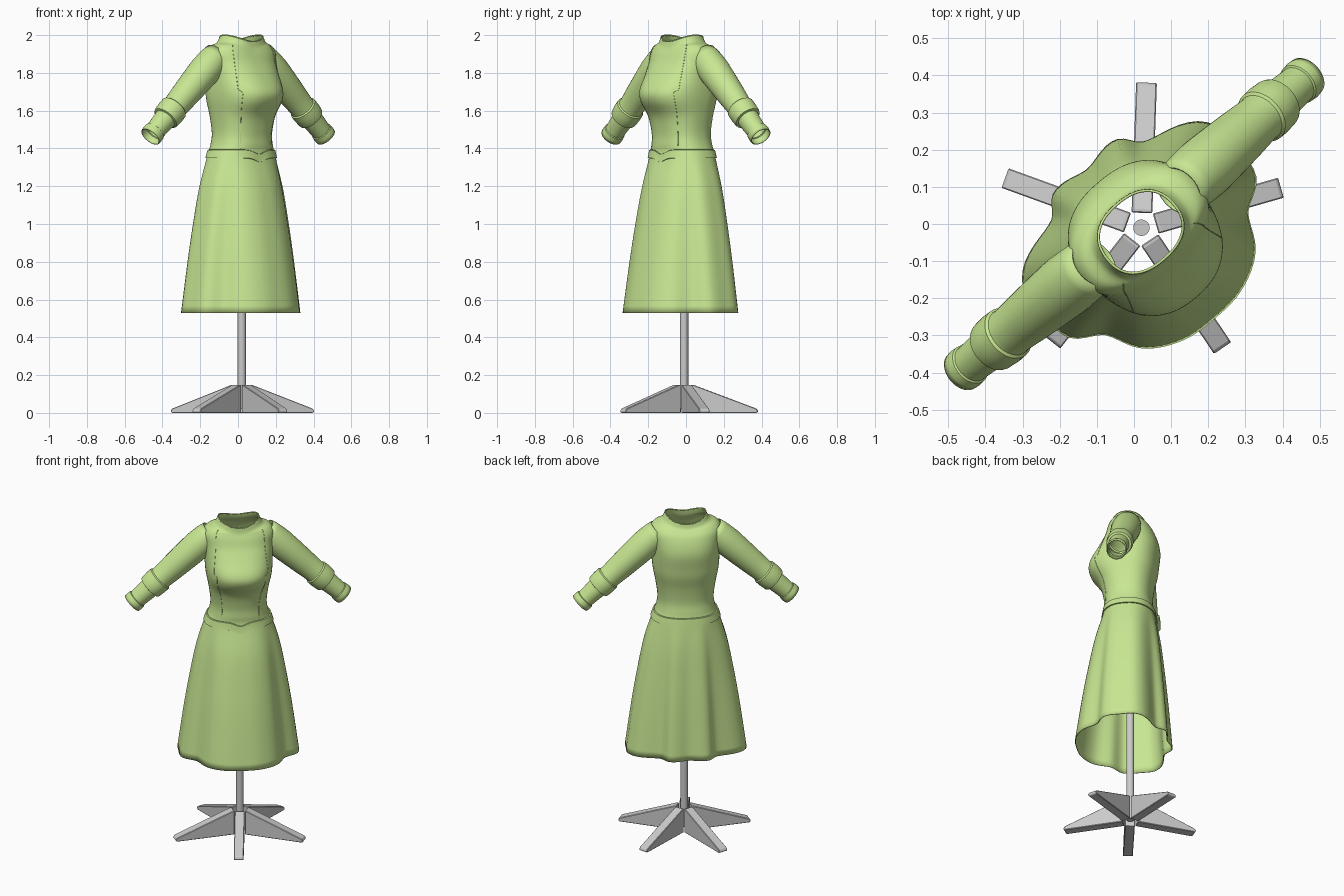
import bpy, bmesh, math
from mathutils import Vector, Matrix

if "Cube" in bpy.data.objects:
    bpy.data.objects.remove(bpy.data.objects["Cube"])

TURN = Matrix.Rotation(math.radians(40.5), 4, 'Z')   # dress is turned on its stand
VC, N = -0.03, 96

green = bpy.data.materials.new("green_cloth")
green.diffuse_color = (0.58, 0.80, 0.29, 1)
green.use_nodes = True
green.node_tree.nodes["Principled BSDF"].inputs["Base Color"].default_value = green.diffuse_color


def make_object(name, verts, faces, mat=None, smooth=35):
    me = bpy.data.meshes.new(name)
    me.from_pydata(verts, [], faces)
    me.update()
    ob = bpy.data.objects.new(name, me)
    bpy.context.collection.objects.link(ob)
    if mat:
        me.materials.append(mat)
    if smooth:
        bpy.ops.object.select_all(action='DESELECT')
        ob.select_set(True)
        bpy.context.view_layer.objects.active = ob
        bpy.ops.object.shade_smooth_by_angle(angle=math.radians(smooth))
    return ob


def loft(name, rings, thickness=0.005):
    n = len(rings[0])
    verts = [TURN @ Vector(p) for r in rings for p in r]
    faces = [(i * n + j, i * n + (j + 1) % n, (i + 1) * n + (j + 1) % n, (i + 1) * n + j)
             for i in range(len(rings) - 1) for j in range(n)]
    ob = make_object(name, verts, faces, green)
    mod = ob.modifiers.new("cloth_thickness", 'SOLIDIFY')
    mod.thickness = thickness
    mod.offset = -1
    return ob


def catmull(a, b, c, d, t):
    return 0.5 * (2 * b + (c - a) * t + (2 * a - 5 * b + 4 * c - d) * t * t
                  + (3 * b - a - 3 * c + d) * t ** 3)


# hem outline of the front-to-back right half, with its folds
half = [(0, -.335), (.1, -.325), (.2, -.27), (.255, -.175), (.332, -.12), (.345, -.02),
        (.328, .08), (.17, .15), (.11, .205), (0, .195)]
outline = half + [(-u, v) for u, v in half[-2:0:-1]]
hem = sorted((math.atan2(v - VC, u) % math.tau, math.hypot(u, v - VC)) for u, v in outline)


def hem_radius(th):
    th %= math.tau
    m = len(hem)
    for i in range(m):
        a0, a1 = hem[i][0], hem[(i + 1) % m][0]
        span = (a1 - a0) % math.tau
        if (th - a0) % math.tau <= span:
            t = ((th - a0) % math.tau) / span
            return catmull(hem[i - 1][1], hem[i][1], hem[(i + 1) % m][1], hem[(i + 2) % m][1], t)


# body rows: z at front, z at side, half width, front, back, hem blend
ROWS = [(.53, .53, .185, -.165, .12, 1), (.80, .80, .185, -.165, .12, .77),
        (1.0, 1.0, .185, -.165, .12, .57), (1.2, 1.2, .185, -.165, .12, .33),
        (1.36, 1.36, .185, -.168, .12, .03), (1.42, 1.42, .168, -.17, .112, 0),
        (1.48, 1.48, .161, -.172, .105, 0), (1.57, 1.57, .172, -.195, .115, 0),
        (1.65, 1.65, .187, -.25, .133, 0), (1.71, 1.71, .193, -.255, .14, 0),
        (1.79, 1.79, .195, -.205, .148, 0), (1.85, 1.85, .20, -.168, .138, 0),
        (1.90, 1.91, .203, -.147, .117, 0), (1.925, 1.945, .18, -.135, .095, 0),
        (1.94, 1.965, .138, -.13, .08, 0), (1.965, 2.0, .118, -.126, .072, 0)]


def surf(th, p, out=0.0):
    i = min(int(p), len(ROWS) - 2)
    k = lambda j: ROWS[max(0, min(len(ROWS) - 1, j))]
    zf, zs, hw, yf, yb, h = [catmull(*q, p - i) for q in zip(k(i - 1), k(i), k(i + 1), k(i + 2))]
    c, s = math.cos(th), math.sin(th)
    d = (yb - VC) if s > 0 else (VC - yf)
    r = (abs(c / hw) ** 2.35 + abs(s / d) ** 2.35) ** (-1 / 2.35)
    r = (1 - h) * r + h * hem_radius(th) + out
    return (r * c, VC + r * s, zf + (zs - zf) * c * c)


angles = [math.tau * j / N for j in range(N)]

# bodice and skirt as one shell
steps = (len(ROWS) - 1) * 5
loft("dress_body", [[surf(a, i / 5) for a in angles] for i in range(steps + 1)])


# waistband with a small dip at the front
def band_ring(p, out):
    ring = []
    for a in angles:
        x, y, z = surf(a, p, out)
        dip = 0.022 * math.exp(-(x / 0.045) ** 2) if y < VC else 0
        ring.append((x, y, z - dip))
    return ring


loft("waistband", [band_ring(p, o) for p, o in
                   ((3.9, .001), (3.92, .007), (4.1, .007), (4.4, .007), (4.45, .001))], 0.003)


# neck edge, bust and hem seams as thin cords
def cord(name, pts, radius, cyclic=False):
    cu = bpy.data.curves.new(name, 'CURVE')
    cu.dimensions = '3D'
    cu.bevel_depth = radius
    cu.bevel_resolution = 1
    sp = cu.splines.new('POLY')
    sp.points.add(len(pts) - 1)
    for q, p in zip(sp.points, pts):
        q.co = (*(TURN @ Vector(p)), 1)
    sp.use_cyclic_u = cyclic
    cu.materials.append(green)
    bpy.context.collection.objects.link(bpy.data.objects.new(name, cu))


cord("neck_edge", [surf(a, len(ROWS) - 1, -.002) for a in angles], 0.004, True)
for side in (-1, 1):
    pts = []
    for i in range(41):
        t = i / 40
        a = math.radians(catmull(-80, -48, -57, -30, t) if t < .5 else catmull(-48, -57, -30, -20, t))
        x, y, z = surf(a, 4.5 + 9 * t)
        pts.append((side * x, y, z))
    cord("bust_seam_" + ("right" if side > 0 else "left"), pts, 0.0015)

# sleeves with elbow band and cuff: position along arm, radius
SLEEVE = [(0, .073), (.06, .08), (.12, .083), (.2, .085), (.35, .08), (.5, .074), (.62, .068),
          (.64, .069), (.65, .076), (.70, .077), (.76, .074), (.775, .071), (.78, .059),
          (.85, .056), (.93, .053), (.935, .058), (.97, .06), (1.0, .058)]
for side in (-1, 1):
    start, end = Vector((side * .15, -.01, 1.895)), Vector((side * .61, 0, 1.462))
    d = (end - start).normalized()
    e1 = (Vector((0, 1, 0)) - d * d.y).normalized()
    e2 = d.cross(e1)
    rings = [[start.lerp(end, f) + r * (e1 * math.cos(a) + e2 * math.sin(a))
              for a in angles[::3]] for f, r in SLEEVE]
    loft("sleeve_" + ("right" if side > 0 else "left"), rings)

# stand pole
C = Vector((.02, -.01, 0))
bpy.ops.mesh.primitive_cylinder_add(vertices=32, radius=.022, depth=1.0, location=C + Vector((0, 0, .52)))
bpy.context.object.name = "stand_pole"
bpy.ops.object.shade_smooth_by_angle()

# five wedge feet
PROFILE = [(.04, 0), (.385, 0), (.392, .008), (.385, .022), (.05, .148), (.04, .148)]
for i in range(5):
    rot = Matrix.Translation(C) @ Matrix.Rotation(math.radians(88 + 72 * i), 4, 'Z')
    n = len(PROFILE)
    verts = [rot @ Vector((r, w, z)) for w in (-.028, .028) for r, z in PROFILE]
    faces = [tuple(range(n)), tuple(range(2 * n - 1, n - 1, -1))]
    faces += [((j + 1) % n, j, n + j, n + (j + 1) % n) for j in range(n)]
    foot = make_object("stand_foot_%d" % (i + 1), verts, faces, None, 0)
    bev = foot.modifiers.new("soft_edges", 'BEVEL')
    bev.width = .003
    bev.segments = 1
